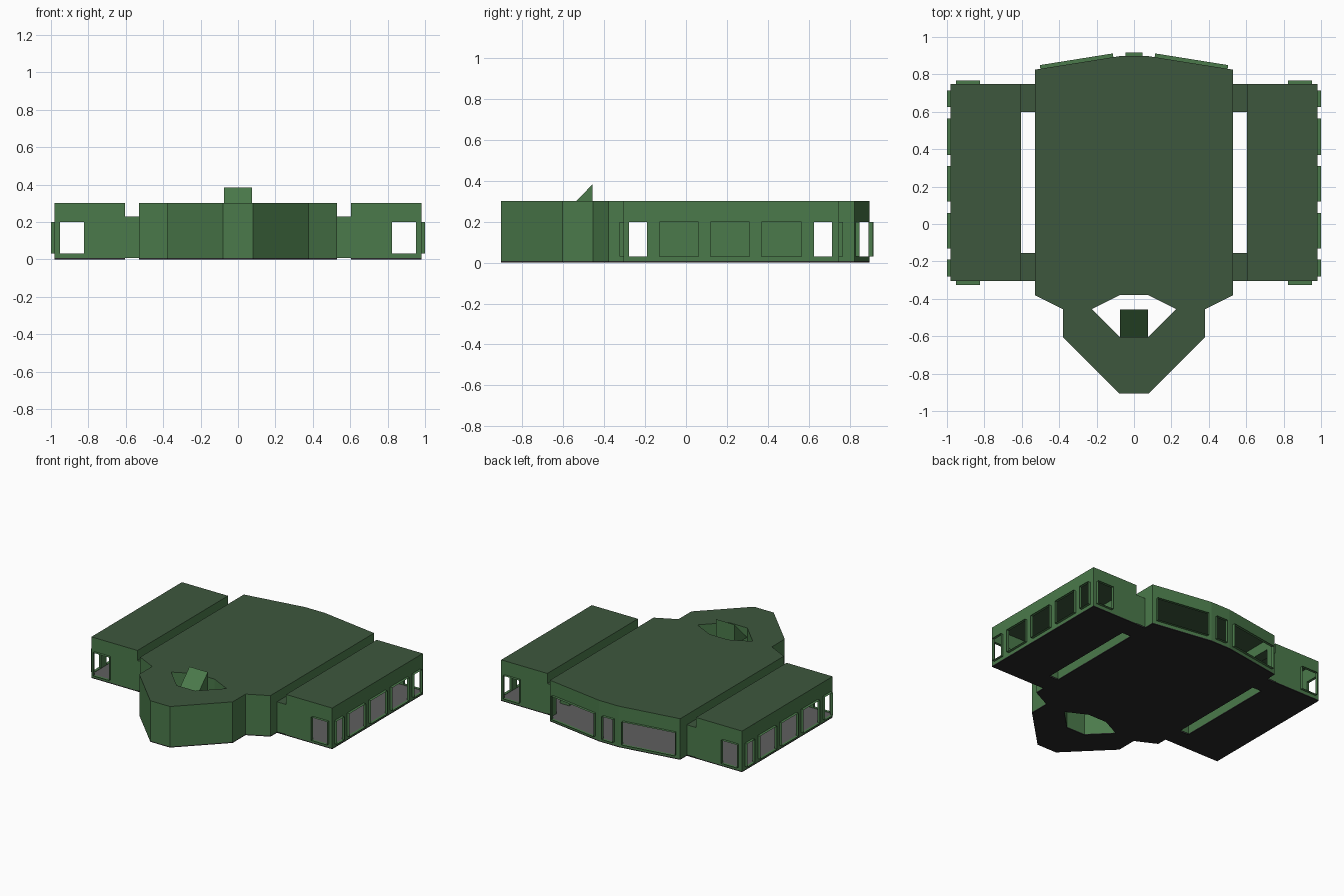
import bpy, bmesh
from mathutils import Vector

if "Cube" in bpy.data.objects:
    bpy.data.objects.remove(bpy.data.objects["Cube"])

Z0, Z1, ZC = 0.007, 0.302, 0.228      # wall foot, main roof, low link roof
ZF = 0.027                            # interior floor level
W0, W1, LIP = 0.03, 0.2, 0.02         # window sill, window head, frame depth


def material(name, rgb):
    m = bpy.data.materials.new(name)
    m.diffuse_color = (*rgb, 1)
    m.use_nodes = True
    m.node_tree.nodes["Principled BSDF"].inputs["Base Color"].default_value = m.diffuse_color
    return m


WALL = material("wall green", (0.07, 0.195, 0.07))
ROOF = material("roof green", (0.048, 0.095, 0.048))
FLOOR = material("floor grey", (0.115, 0.115, 0.115))
BASE = material("base dark grey", (0.021, 0.021, 0.021))


def finish(name, bm, mat, mirror=True):
    bmesh.ops.remove_doubles(bm, verts=bm.verts, dist=1e-5)
    me = bpy.data.meshes.new(name)
    bm.to_mesh(me)
    bm.free()
    me.materials.append(mat)
    ob = bpy.data.objects.new(name, me)
    bpy.context.collection.objects.link(ob)
    if mirror:
        ob.modifiers.new("mirror", "MIRROR").use_axis[0] = True
    return ob


def face(bm, pts):
    bm.faces.new([bm.verts.new(p) for p in pts])


def wall(bm, frames, p, q, z0, z1, holes=()):
    """Upright sheet from p to q; holes are (s0, s1, z0, z1, framed)."""
    p, q = Vector((*p, 0)), Vector((*q, 0))
    d = (q - p).normalized()
    out = Vector((d.y, -d.x, 0)) * LIP
    length = (q - p).length
    at = lambda s, z: p + d * s + Vector((0, 0, z))
    ss = sorted({0, length, *[round(v, 4) for h in holes for v in h[:2]]})
    ss = [s for i, s in enumerate(ss) if i == 0 or s - ss[i - 1] > 1e-4]
    zs = sorted({z0, z1, *[v for h in holes for v in h[2:4]]})
    for a, b in zip(ss, ss[1:]):
        for c, e in zip(zs, zs[1:]):
            s, z = (a + b) / 2, (c + e) / 2
            if not any(h[0] < s < h[1] and h[2] < z < h[3] for h in holes):
                face(bm, [at(a, c), at(b, c), at(b, e), at(a, e)])
    # projecting window surrounds
    for a, b, c, e, framed in holes:
        if not framed:
            continue
        ring = [at(a, c), at(b, c), at(b, e), at(a, e)]
        for i in range(4):
            if i == 3 and a == 0:      # on the mirror plane
                continue
            u, v = ring[i], ring[(i + 1) % 4]
            face(frames, [u, v, v + out, u + out])


def window(a, b):
    return (a, b, W0, W1, True)


def door(a, b):
    return (a, b, Z0, ZC, False)


# Right half outlines
HALL = [(0, -0.905), (0.08, -0.905), (0.38, -0.605), (0.38, -0.455),
        (0.53, -0.38), (0.53, 0.825), (0.08, 0.897), (0, 0.897)]
WELL = [(0, -0.38), (0.075, -0.38), (0.225, -0.455), (0.075, -0.605), (0, -0.605)]
WING = [(0.605, -0.305), (0.98, -0.305), (0.98, 0.748), (0.605, 0.748)]
LINKS = [(-0.305, -0.155), (0.6, 0.748)]
HALL_PLAN = HALL + WELL[::1]
HALL_PLAN = HALL + WELL
frames = bmesh.new()

# Main hall walls, with rear windows and openings to the links
bm = bmesh.new()
hall_holes = {4: [door(a + 0.38, b + 0.38) for a, b in LINKS],
              5: [window(0.03, 0.425)], 6: [window(0.035, 0.08)]}
for i in range(len(HALL) - 1):
    if i == 6:                         # rear centre, measured from the middle
        continue
    wall(bm, frames, HALL[i], HALL[i + 1], Z0, Z1, hall_holes.get(i, ()))
face(bm, [(0.045, 0.897, Z0), (0.08, 0.897, Z0), (0.08, 0.897, Z1), (0.045, 0.897, Z1)][::-1])
for a, b in ((Z0, W0), (W1, Z1)):
    face(bm, [(0.045, 0.897, a), (0, 0.897, a), (0, 0.897, b), (0.045, 0.897, b)])
for z in (W0, W1):
    face(frames, [(0, 0.897, z), (0.045, 0.897, z), (0.045, 0.917, z), (0, 0.917, z)])
face(frames, [(0.045, 0.897, W0), (0.045, 0.897, W1), (0.045, 0.917, W1), (0.045, 0.917, W0)])
finish("main_hall_walls", bm, WALL)

# Light well walls
bm = bmesh.new()
for p, q in zip(WELL, WELL[1:]):
    wall(bm, frames, p, q, Z0, Z1)
finish("light_well_walls", bm, WALL)

# Side wing walls
bm = bmesh.new()
side = [window(y + 0.305, y2 + 0.305) for y, y2 in
        ((-0.28, -0.19), (-0.13, 0.06), (0.12, 0.31), (0.37, 0.565), (0.625, 0.715))]
wing_holes = [[window(0.218, 0.348)], side, [window(0.027, 0.157)],
              [door(0.748 - b, 0.748 - a) for a, b in LINKS]]
for i in range(4):
    wall(bm, frames, WING[i], WING[(i + 1) % 4], Z0, Z1, wing_holes[i])
finish("wing_walls", bm, WALL)

# Link walls
bm = bmesh.new()
for a, b in LINKS:
    wall(bm, frames, (0.53, a), (0.605, a), Z0, ZC)
    wall(bm, frames, (0.605, b), (0.53, b), Z0, ZC)
finish("link_walls", bm, WALL)
finish("window_frames", frames, WALL)


# Horizontal sheets over every room: roofs, floor and underside
link_plans = [[(0.53, a), (0.605, a), (0.605, b), (0.53, b)] for a, b in LINKS]


def sheets(name, mat, z, z_link, down=False, skirt=False):
    bm = bmesh.new()
    for plan, h in [(HALL_PLAN, z), (WING, z)] + [(l, z_link) for l in link_plans]:
        pts = [(x, y, h) for x, y in plan]
        face(bm, pts[::-1] if down else pts)
    if skirt:                          # thin plinth edge below the walls
        for loop in (HALL, WELL, WING + WING[:1]):
            for p, q in zip(loop, loop[1:]):
                wall(bm, None, p, q, 0, Z0)
    finish(name, bm, mat)


sheets("roofs", ROOF, Z1, ZC)
sheets("floor", FLOOR, ZF, ZF)
sheets("base", BASE, 0, 0, down=True, skirt=True)

# Sloped wedge rising from the light well
bm = bmesh.new()
prof = [(-0.605, 0.233), (-0.457, 0.233), (-0.457, 0.383)]
rows = [[bm.verts.new((x, y, z)) for y, z in prof] for x in (-0.075, 0.075)]
bm.faces.new(rows[0][::-1])
bm.faces.new(rows[1])
for i in range(3):
    j = (i + 1) % 3
    bm.faces.new([rows[0][i], rows[0][j], rows[1][j], rows[1][i]])
bmesh.ops.recalc_face_normals(bm, faces=bm.faces)
finish("well_wedge", bm, WALL, mirror=False)
